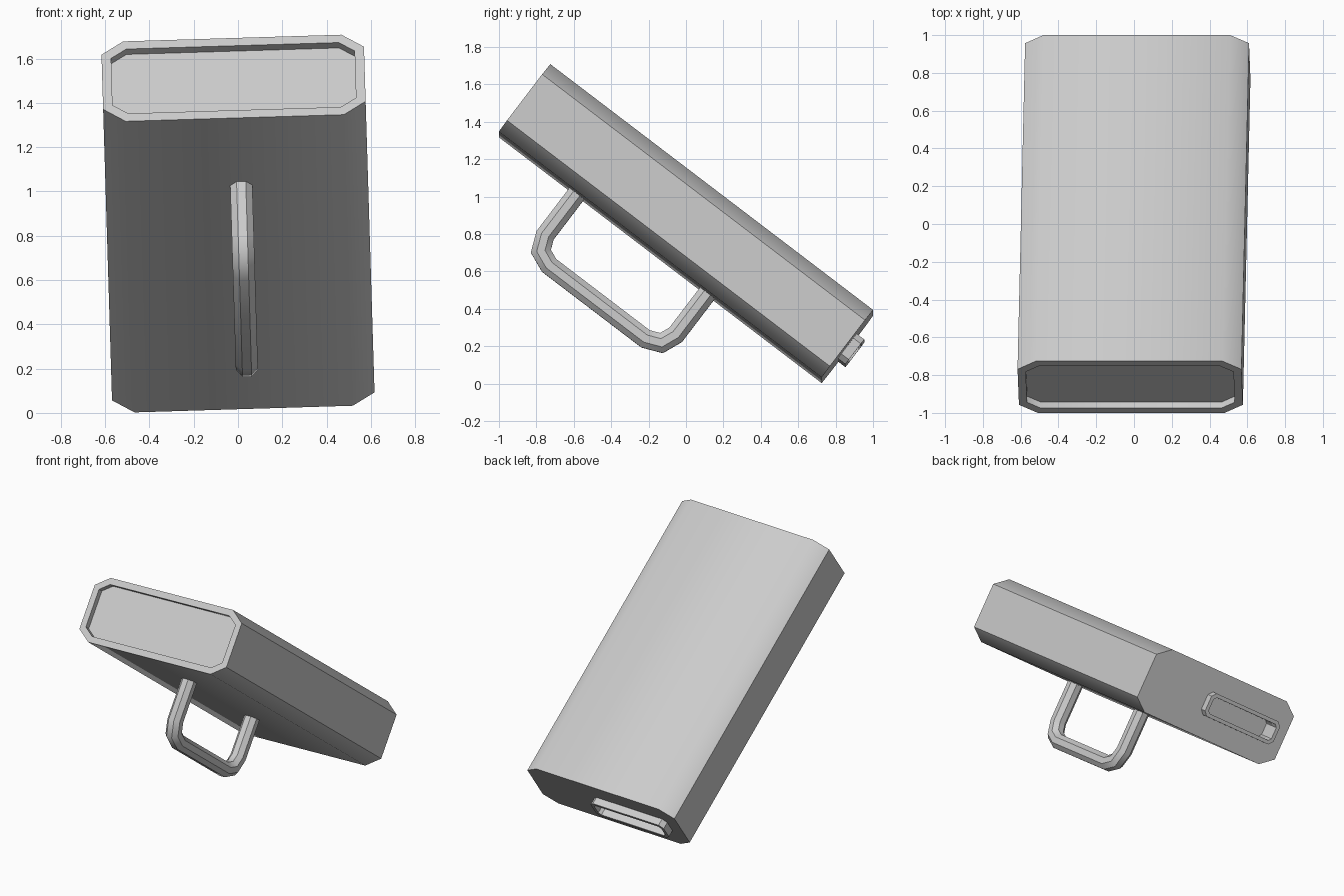
import bpy, bmesh
from math import radians, cos, sin, pi, tan
from mathutils import Matrix, Vector

if "Cube" in bpy.data.objects:
    bpy.data.objects.remove(bpy.data.objects["Cube"])

# Tilted frame shared by all parts: local y runs along the body, z is its top
FRAME = (Matrix.Translation((0, 0, 0.855))
         @ Matrix.Rotation(radians(-1.75), 4, 'Y')
         @ Matrix.Rotation(radians(-37.3), 4, 'X'))
L = 1.085   # half length of the body


def octagon(y, hw, hh, cx, cz, x0=0.0):
    """Chamfered rectangle in the xz plane at depth y."""
    pts = [(hw - cx, hh), (hw, hh - cz), (hw, cz - hh), (hw - cx, -hh)]
    pts += [(-x, -z) for x, z in pts]
    return [Vector((x0 + x, y, z)) for x, z in pts]


def loft(name, rings, closed=False, angle=45, sharp_rails=False):
    """Skin a series of equal rings, capped or closed into a loop."""
    bm = bmesh.new()
    loops = [[bm.verts.new(p) for p in r] for r in rings]
    n = len(loops[0])
    pairs = list(zip(loops, loops[1:]))
    if closed:
        pairs.append((loops[-1], loops[0]))
    else:
        bm.faces.new(loops[0])
        bm.faces.new(loops[-1])
    for a, b in pairs:
        for i in range(n):
            j = (i + 1) % n
            bm.faces.new((a[i], a[j], b[j], b[i]))
    bmesh.ops.recalc_face_normals(bm, faces=bm.faces)
    for f in bm.faces:
        f.smooth = True
    for e in bm.edges:
        e.smooth = e.calc_face_angle(0) < radians(angle)
    if sharp_rails:
        for a, b in pairs:
            for i in range(n):
                bm.edges.get((a[i], b[i])).smooth = False
    mesh = bpy.data.meshes.new(name)
    bm.to_mesh(mesh)
    bm.free()
    ob = bpy.data.objects.new(name, mesh)
    ob.matrix_world = FRAME
    bpy.context.collection.objects.link(ob)
    return ob


# Body: chamfered box, shallow front recess, socket pocket at the back
outer = (0.593, 0.227, 0.10, 0.072)
inset = (0.55, 0.183, 0.07, 0.05)
port_out = (0.295, 0.083, 0.03, 0.03, -0.2)
port_in = (0.27, 0.058, 0.018, 0.018, -0.2)
loft("body", [octagon(-L + 0.04, *inset), octagon(-L, *inset),
              octagon(-L, *outer), octagon(L, *outer),
              octagon(L, *port_in), octagon(L - 0.08, *port_in)])

# Port frame: raised collar around the pocket
loft("port_frame", [octagon(L, *port_out), octagon(L + 0.05, *port_out),
                    octagon(L + 0.05, *port_in), octagon(L, *port_in)],
     closed=True, angle=40)

# Handle: eight-sided tube with rounded corners under the body
r, bend, mid, half, low = 0.05, 0.115, -0.122, 0.439, -0.622
path = [Vector((mid - half, -0.2))]
for side in (-1, 1):
    cy, cz = mid + side * (half - bend), low + bend
    steps = [0, pi / 4, pi / 2] if side < 0 else [pi / 2, pi / 4, 0]
    path += [Vector((cy + side * bend * cos(t), cz - bend * sin(t))) for t in steps]
path.append(Vector((mid + half, -0.2)))

rings = []
for i, p in enumerate(path):
    d0 = (p - path[i - 1]).normalized() if i else (path[1] - p).normalized()
    d1 = (path[i + 1] - p).normalized() if i < len(path) - 1 else d0
    t = (d0 + d1).normalized()
    nrm = Vector((-t.y, t.x)) / t.dot(d0)
    R = r / cos(pi / 8)
    ring = []
    for k in range(8):
        a = (k + 0.5) * pi / 4
        q = p + nrm * R * sin(a)
        ring.append(Vector((0.02 + R * cos(a), q.x, q.y)))
    rings.append(ring)
loft("handle", rings, angle=60, sharp_rails=True)
